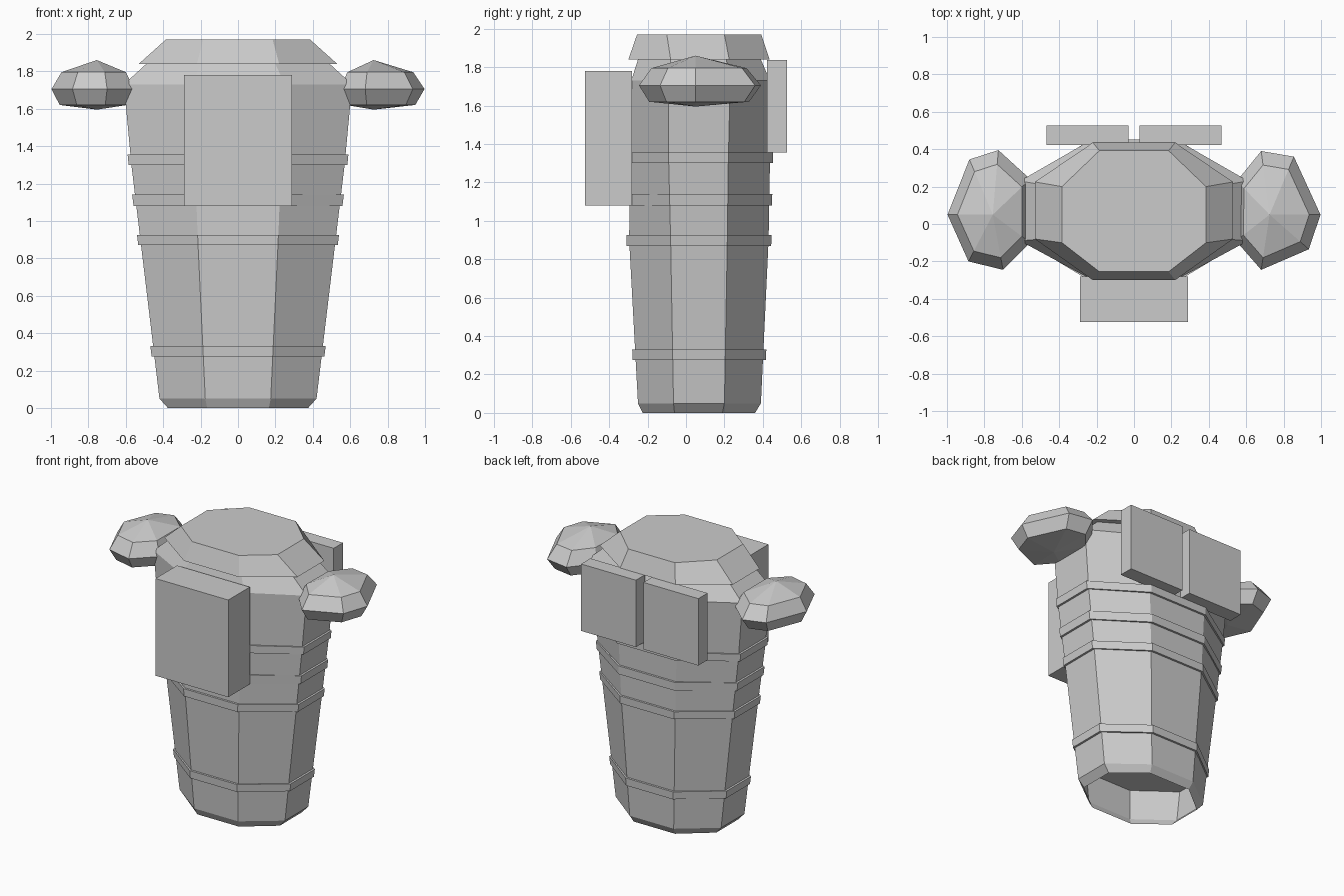
import bpy

if "Cube" in bpy.data.objects:
    bpy.data.objects.remove(bpy.data.objects["Cube"])

# Octagon sections: z, half width, front flat half width, front y, back y, side flat y range
SECTIONS = [
    (0.00, 0.375, 0.165, -0.225, 0.360, -0.060, 0.190),
    (0.05, 0.420, 0.175, -0.250, 0.390, -0.065, 0.200),
    (0.90, 0.522, 0.215, -0.296, 0.430, -0.080, 0.215),
    (1.30, 0.570, 0.230, -0.292, 0.437, -0.090, 0.220),
    (1.73, 0.610, 0.250, -0.285, 0.437, -0.090, 0.230),
    (1.84, 0.490, 0.200, -0.250, 0.390, -0.080, 0.210),
]


def octagon(s, grow=0.0):
    z, w, a, yf, yb, sf, sb = s
    w, yf, yb = w + grow, yf - grow, yb + grow
    return [(a, yf, z), (w, sf, z), (w, sb, z), (a, yb, z),
            (-a, yb, z), (-w, sb, z), (-w, sf, z), (-a, yf, z)]


def section_at(z):
    for lo, hi in zip(SECTIONS, SECTIONS[1:]):
        if lo[0] <= z <= hi[0]:
            t = (z - lo[0]) / (hi[0] - lo[0])
            return tuple(p + (q - p) * t for p, q in zip(lo, hi))


def loft(name, rings, bottom=True, top=True):
    """Join counter-clockwise rings from bottom to top."""
    n = len(rings[0])
    verts = [v for r in rings for v in r]
    faces = []
    for k in range(len(rings) - 1):
        for i in range(n):
            j = (i + 1) % n
            faces.append((k * n + i, k * n + j, (k + 1) * n + j, (k + 1) * n + i))
    if bottom:
        faces.append(tuple(reversed(range(n))))
    if top:
        faces.append(tuple(range((len(rings) - 1) * n, len(rings) * n)))
    return make(name, verts, faces)


def make(name, verts, faces):
    mesh = bpy.data.meshes.new(name)
    mesh.from_pydata(verts, [], faces)
    mesh.update()
    obj = bpy.data.objects.new(name, mesh)
    bpy.context.collection.objects.link(obj)
    return obj


def box(name, x0, x1, y0, y1, z0, z1):
    ring = [(x0, y0), (x1, y0), (x1, y1), (x0, y1)]
    return loft(name, [[(x, y, z) for x, y in ring] for z in (z0, z1)])


def pod(name, outline, center):
    """Faceted shoulder pod: outline scaled towards its centre, with a point at each end."""
    cx, cy = center
    n = len(outline)
    rings = [[(cx + (x - cx) * s, cy + (y - cy) * s, z) for x, y in outline]
             for z, s in ((1.62, 0.82), (1.705, 1.0), (1.795, 0.78))]
    obj = loft(name, rings, bottom=False, top=False)
    verts = [tuple(v.co) for v in obj.data.vertices] + [(cx, cy, 1.595), (cx, cy, 1.86)]
    faces = [tuple(p.vertices) for p in obj.data.polygons]
    for i in range(n):
        j = (i + 1) % n
        faces += [(j, i, 3 * n), (2 * n + i, 2 * n + j, 3 * n + 1)]
    obj.data.clear_geometry()
    obj.data.from_pydata(verts, [], faces)
    obj.data.update()


# Tapered body, open underneath, with a recessed floor
loft("body", [octagon(s) for s in SECTIONS], bottom=False)
make("recessed_floor", octagon(section_at(0.275)), [tuple(reversed(range(8)))])

# Raised bands around the body
for i, (z0, z1) in enumerate(((0.275, 0.33), (0.87, 0.925), (1.08, 1.14), (1.30, 1.355))):
    lo, hi = section_at(z0), section_at(z1)
    loft(f"band_{i + 1}", [octagon(lo), octagon(lo, 0.015), octagon(hi, 0.015), octagon(hi)],
         bottom=False, top=False)

# Bevelled lid
loft("lid", [octagon((1.84, 0.53, 0.22, -0.30, 0.435, -0.08, 0.225)),
             octagon((1.97, 0.385, 0.185, -0.255, 0.392, -0.10, 0.20))])

# Front box and the pair of back panels
box("front_box", -0.29, 0.29, -0.525, -0.28, 1.08, 1.78)
box("back_panel_right", 0.03, 0.467, 0.422, 0.527, 1.356, 1.838)
box("back_panel_left", -0.467, -0.03, 0.422, 0.527, 1.356, 1.838)

# Shoulder pods (slightly different on each side)
pod("pod_right", [(0.545, -0.09), (0.68, -0.245), (0.935, -0.135), (0.997, 0.05),
                  (0.855, 0.36), (0.68, 0.39), (0.55, 0.23)], (0.725, 0.05))
pod("pod_left", [(-0.555, -0.10), (-0.555, 0.24), (-0.725, 0.395), (-0.88, 0.345),
                 (-0.997, 0.05), (-0.885, -0.20), (-0.70, -0.245)], (-0.755, 0.05))
